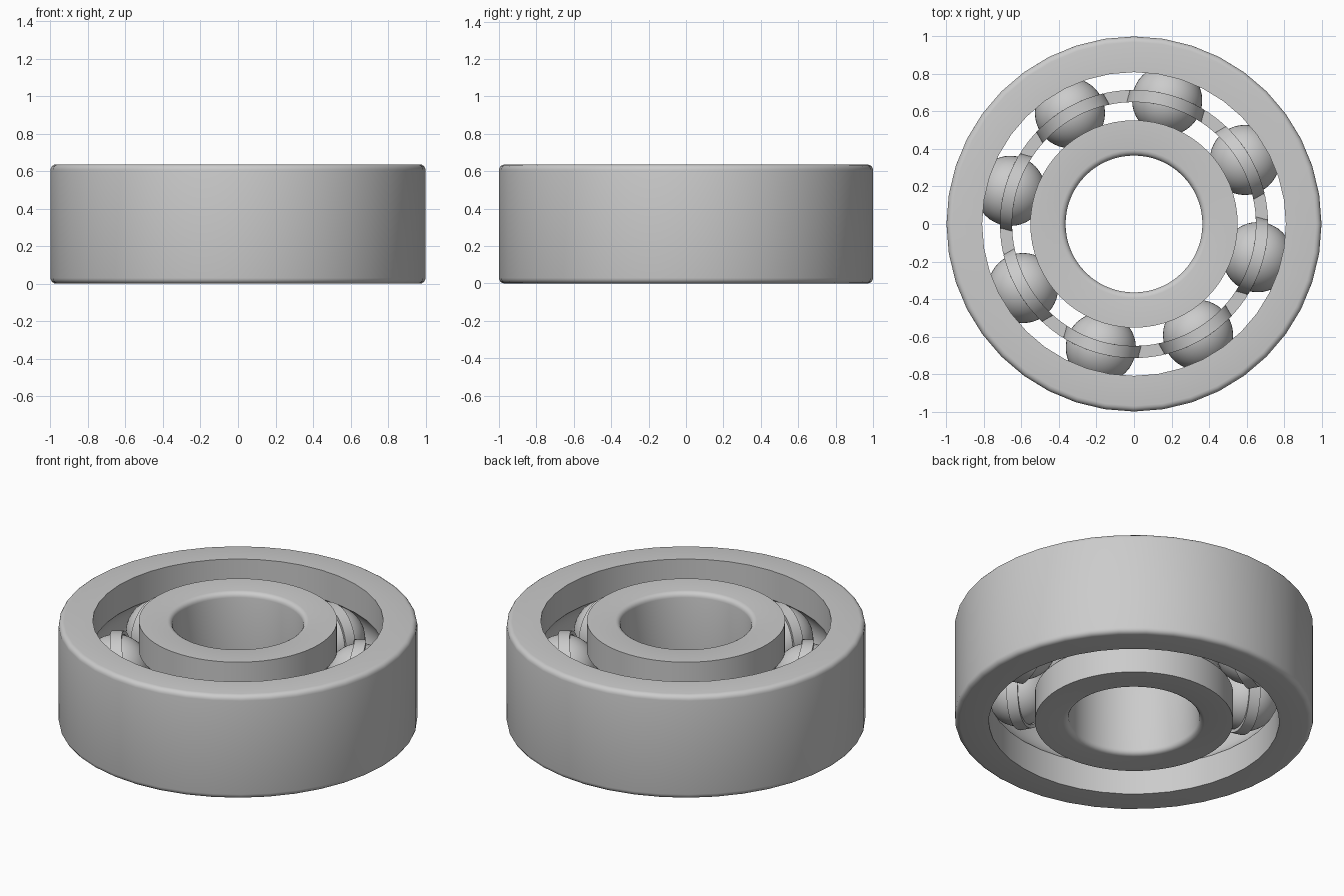
import bpy, bmesh
from math import sin, cos, pi, radians, sqrt, asin

HEIGHT, MID = 0.636, 0.318
PITCH, BALL_R, GROOVE_R = 0.683, 0.187, 0.19
CAGE_IN, CAGE_OUT = 0.65, 0.715
POCKET_R = 0.207
BALLS = 8

cube = bpy.data.objects.get("Cube")
if cube:
    bpy.data.objects.remove(cube, do_unlink=True)

steel = bpy.data.materials.new("steel_grey")
steel.use_nodes = True
GREY = (0.6, 0.6, 0.6, 1)
steel.diffuse_color = GREY
steel.node_tree.nodes["Principled BSDF"].inputs["Base Color"].default_value = GREY


def finish(bm, name):
    """Turn a bmesh into a smooth-shaded steel object."""
    bmesh.ops.recalc_face_normals(bm, faces=bm.faces)
    mesh = bpy.data.meshes.new(name)
    bm.to_mesh(mesh)
    bm.free()
    mesh.materials.append(steel)
    ob = bpy.data.objects.new(name, mesh)
    bpy.context.collection.objects.link(ob)
    bpy.ops.object.select_all(action="DESELECT")
    ob.select_set(True)
    bpy.context.view_layer.objects.active = ob
    bpy.ops.object.shade_smooth_by_angle(angle=radians(32))
    return ob


def sweep(bm, sections, closed):
    """Skin a row of closed cross-sections."""
    rows = [[bm.verts.new(p) for p in s] for s in sections]
    n = len(rows[0])
    pairs = list(zip(rows, rows[1:]))
    if closed:
        pairs.append((rows[-1], rows[0]))
    else:
        bm.faces.new(rows[0])
        bm.faces.new(rows[-1])
    for a, b in pairs:
        for i in range(n):
            j = (i + 1) % n
            bm.faces.new((a[i], a[j], b[j], b[i]))


def race(name, rim, bore, track_sign, segments):
    """Lathe a ring: rounded wall at rim, grooved ball track at bore."""
    s, bevel = track_sign, 0.03
    profile = []
    for cz, start in ((bevel, -pi / 2), (HEIGHT - bevel, 0)):
        for k in range(5):
            a = start + k * pi / 8
            profile.append((rim + s * bevel * (cos(a) - 1), cz + bevel * sin(a)))
    profile.append((bore, HEIGHT))
    half = asin(sqrt(GROOVE_R ** 2 - (bore - PITCH) ** 2) / GROOVE_R)
    for k in range(13):
        a = half * (1 - k / 6)
        profile.append((PITCH + s * GROOVE_R * cos(a), MID + GROOVE_R * sin(a)))
    profile.append((bore, 0))
    bm = bmesh.new()
    turns = [2 * pi * i / segments for i in range(segments)]
    sweep(bm, [[(r * cos(t), r * sin(t), z) for r, z in profile] for t in turns], True)
    return finish(bm, name)


# Outer and inner rings
race("outer_ring", 1.0, 0.81, 1, 40)
race("inner_ring", 0.365, 0.553, -1, 64)

# Balls and the cage pockets that wrap them
cage = bmesh.new()
step = 2 * pi / BALLS
for b in range(BALLS):
    turn = radians(30) + b * step

    bm = bmesh.new()
    bmesh.ops.create_uvsphere(bm, u_segments=40, v_segments=24, radius=BALL_R)
    bmesh.ops.translate(bm, verts=bm.verts,
                        vec=(PITCH * cos(turn), PITCH * sin(turn), MID))
    finish(bm, f"ball_{b + 1}")

    def pocket_point(ring_r, tube_r, a):
        swing = turn + asin(tube_r * sin(a) / ring_r)
        return ring_r * cos(swing), ring_r * sin(swing), MID + tube_r * cos(a)

    corners = ((CAGE_IN, BALL_R), (CAGE_OUT, BALL_R),
               (CAGE_OUT, POCKET_R), (CAGE_IN, POCKET_R))
    sweep(cage, [[pocket_point(r, t, 2 * pi * k / 40) for r, t in corners]
                 for k in range(40)], True)

    # Flat web joining this pocket to the next
    gap = asin((BALL_R + 0.012) / PITCH)
    web = ((CAGE_IN, -0.02), (CAGE_OUT, -0.02), (CAGE_OUT, 0.02), (CAGE_IN, 0.02))
    angles = [turn + gap + (step - 2 * gap) * k / 6 for k in range(7)]
    sweep(cage, [[(r * cos(t), r * sin(t), MID + z) for r, z in web]
                 for t in angles], False)
finish(cage, "ball_cage")
